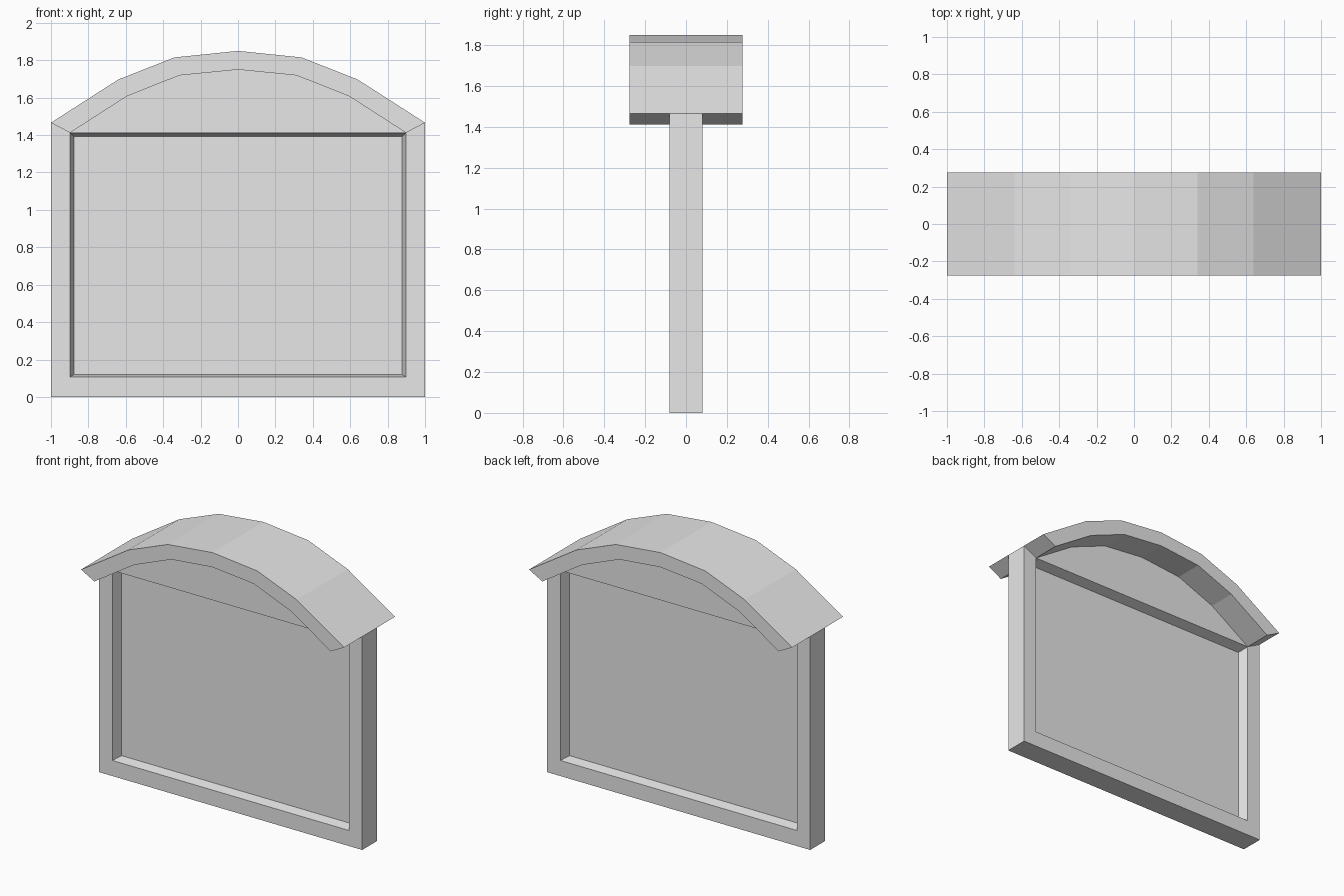
import bpy
import bmesh

cube = bpy.data.objects.get("Cube")
if cube:
    bpy.data.objects.remove(cube, do_unlink=True)

grey = bpy.data.materials.new("plain grey")
grey.use_nodes = True
grey.diffuse_color = (0.8, 0.8, 0.8, 1)
grey.node_tree.nodes["Principled BSDF"].inputs["Base Color"].default_value = (0.8, 0.8, 0.8, 1)


def mirrored(half):
    """Complete a right-to-middle arch with its mirror image."""
    return half + [(-x, z) for x, z in reversed(half[:-1])]


def finish(name, bm):
    bmesh.ops.recalc_face_normals(bm, faces=bm.faces)
    mesh = bpy.data.meshes.new(name)
    bm.to_mesh(mesh)
    bm.free()
    mesh.materials.append(grey)
    obj = bpy.data.objects.new(name, mesh)
    bpy.context.collection.objects.link(obj)
    return obj


def loop(bm, points, y):
    return [bm.verts.new((x, y, z)) for x, z in points]


def bridge(bm, a, b, closed=True):
    n = len(a)
    for i in range(n if closed else n - 1):
        j = (i + 1) % n
        bm.faces.new((a[i], a[j], b[j], b[i]))


outer_arch = mirrored([(1, 1.466), (0.64, 1.697), (0.34, 1.815), (0, 1.85)])
inner_arch = mirrored([(0.898, 1.412), (0.595, 1.607), (0.313, 1.719), (0, 1.75)])

# Arched roof: a curved slab that overhangs front and back
bm = bmesh.new()
rings = []
for y in (-0.276, 0.276):
    top, under = loop(bm, outer_arch, y), loop(bm, inner_arch, y)
    bridge(bm, top, under, closed=False)
    rings.append(top + under[::-1])
bridge(bm, *rings)
finish("arched_roof", bm)

# Frame with gable and a recessed panel on both sides
bm = bmesh.new()
outlines = []
for side in (-1, 1):
    y = 0.08 * side
    arch = loop(bm, inner_arch, y)
    outer = loop(bm, [(1, 1.466), (1, 0), (-1, 0), (-1, 1.466)], y)
    sill = loop(bm, [(0.898, 0.107), (-0.898, 0.107)], y)
    opening = [arch[0], *sill, arch[-1]]
    panel = loop(bm, [(0.878, 1.392), (0.878, 0.119), (-0.878, 0.119), (-0.878, 1.392)], 0.01 * side)
    bridge(bm, outer, opening, closed=False)   # posts and bottom rail
    bm.faces.new(arch)                         # gable
    bridge(bm, opening, panel)                 # sloped reveals
    bm.faces.new(panel)
    outlines.append(outer + arch[::-1])
bridge(bm, *outlines)
finish("framed_panel", bm)
